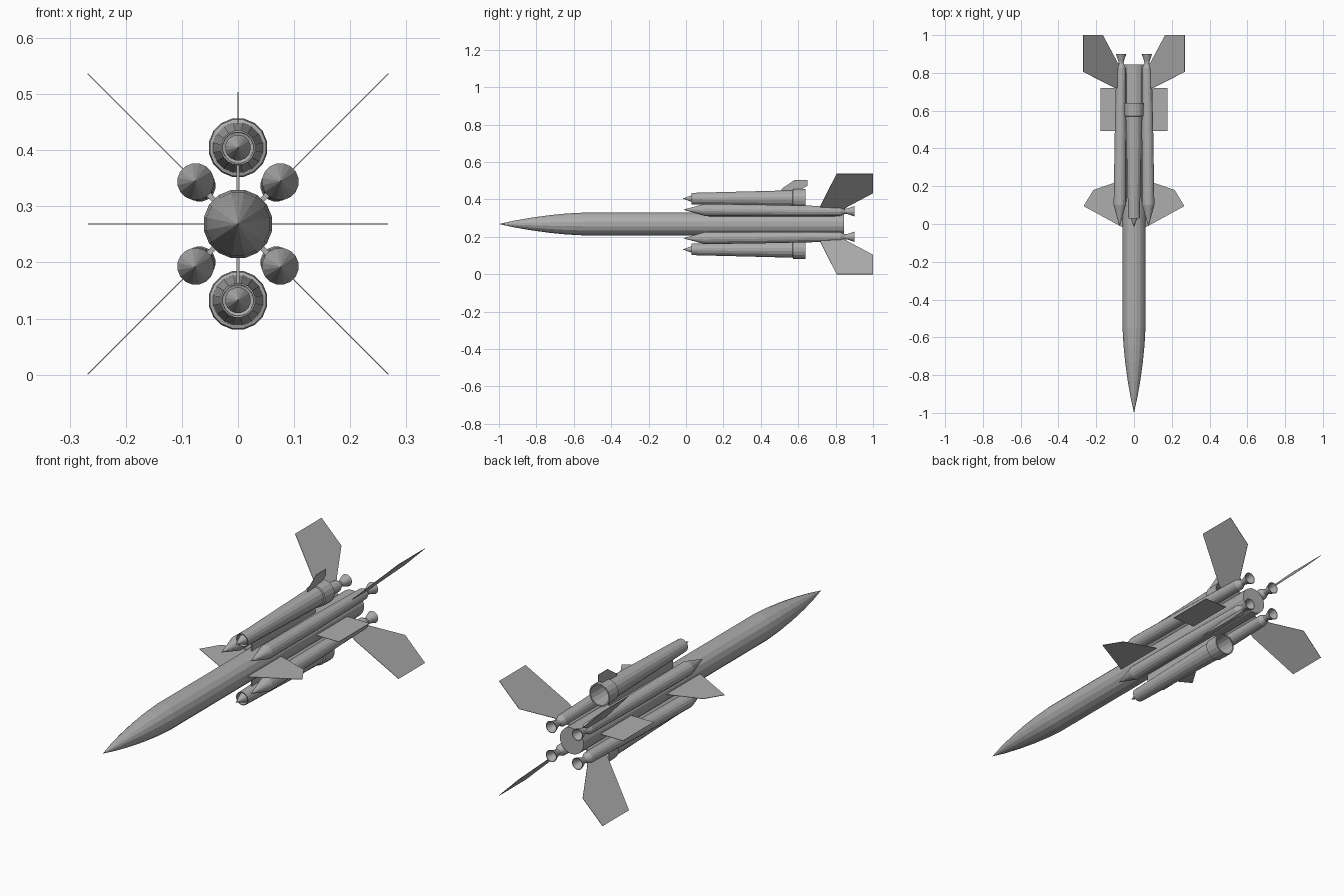
import bpy, bmesh, math
from mathutils import Vector, Matrix

if "Cube" in bpy.data.objects:
    bpy.data.objects.remove(bpy.data.objects["Cube"])

C = 0.2685  # height of the missile axis

grey = bpy.data.materials.new("light_grey")
grey.diffuse_color = (0.42, 0.42, 0.42, 1)
grey.use_nodes = True
grey.node_tree.nodes["Principled BSDF"].inputs["Base Color"].default_value = grey.diffuse_color


def finish(name, bm):
    bmesh.ops.recalc_face_normals(bm, faces=bm.faces)
    me = bpy.data.meshes.new(name)
    bm.to_mesh(me)
    bm.free()
    me.materials.append(grey)
    ob = bpy.data.objects.new(name, me)
    bpy.context.collection.objects.link(ob)
    return ob


def lathe(name, profile, sides, offset=(0, 0), angle=0):
    """Spin (radius, y) points about a y axis. offset = distance from the main
    axis at y=0 and y=0.9, in the radial direction given by angle."""
    bm = bmesh.new()
    rings = []
    for r, y in profile:
        d = offset[0] + (offset[1] - offset[0]) * y / 0.9
        cx, cz = d * math.cos(angle), C + d * math.sin(angle)
        n = sides if r > 0 else 1
        rings.append([bm.verts.new((cx + r * math.cos(2 * math.pi * (i + 0.5) / sides), y,
                                    cz + r * math.sin(2 * math.pi * (i + 0.5) / sides)))
                      for i in range(n)])
    for a, b in zip(rings, rings[1:]):
        for i in range(sides):
            j = (i + 1) % sides
            if len(a) == 1:
                bm.faces.new((a[0], b[i], b[j]))
            elif len(b) == 1:
                bm.faces.new((a[i], a[j], b[0]))
            else:
                bm.faces.new((a[i], a[j], b[j], b[i]))
    return finish(name, bm)


def plate(name, points, angle, thick=0.002):
    """Thin flat plate from (radial distance, y) points, turned about the axis."""
    bm = bmesh.new()
    face = bm.faces.new([bm.verts.new((u, y, -thick / 2)) for u, y in points])
    ext = bmesh.ops.extrude_face_region(bm, geom=[face])
    verts = [v for v in ext["geom"] if isinstance(v, bmesh.types.BMVert)]
    bmesh.ops.translate(bm, verts=verts, vec=(0, 0, thick))
    bmesh.ops.transform(bm, verts=bm.verts, matrix=Matrix.Translation((0, 0, C))
                        @ Matrix.Rotation(-angle, 4, 'Y'))
    return finish(name, bm)


# main body with ogive nose and flat tail
lathe("main_body", [(0, -1), (0.018, -0.92), (0.034, -0.83), (0.048, -0.73), (0.057, -0.64),
                    (0.062, -0.55), (0.062, 0.845), (0, 0.845)], 16)

# four rocket boosters with bell nozzles, tail fins and mounts, on the diagonals
for k in range(4):
    a = math.radians(45 + 90 * k)
    lathe(f"rocket_booster_{k + 1}",
          [(0, -0.015), (0.033, 0.1), (0.031, 0.46), (0.026, 0.825), (0.014, 0.85),
           (0.015, 0.862), (0.028, 0.9), (0.025, 0.9), (0.011, 0.862), (0, 0.858)],
          16, (0.108, 0.096), a)
    plate(f"booster_mount_{k + 1}", [(0.055, 0.12), (0.085, 0.12), (0.085, 0.8), (0.055, 0.8)],
          a, 0.01)
    s = math.sqrt(2)
    plate(f"tail_fin_{k + 1}",
          [(u * s, y) for u, y in [(0.075, 0.72), (0.1, 0.72), (0.268, 0.805),
                                   (0.268, 1.0), (0.165, 1.0), (0.085, 0.85), (0.075, 0.85)]], a)

# two ramjet engines with inlet spikes and pylons, above and below
for name, a in (("upper", math.pi / 2), ("lower", -math.pi / 2)):
    off = (0.136, 0.136)
    lathe(f"{name}_ramjet_shell",
          [(0, 0.14), (0.027, 0.13), (0.028, 0.03), (0.031, 0.03), (0.045, 0.57), (0.051, 0.572),
           (0.053, 0.64), (0.047, 0.64), (0.039, 0.45), (0, 0.44)], 16, off, a)
    lathe(f"{name}_inlet_spike", [(0, -0.018), (0.023, 0.045), (0.02, 0.135), (0, 0.135)],
          16, off, a)
    plate(f"{name}_pylon", [(0.055, 0.1), (0.105, 0.1), (0.095, 0.57), (0.055, 0.57)], a, 0.006)

# small fin on top of the upper ramjet
plate("upper_ramjet_fin", [(0.175, 0.51), (0.187, 0.51), (0.235, 0.58), (0.235, 0.65),
                           (0.205, 0.65), (0.187, 0.62), (0.175, 0.62)], math.pi / 2)

# front wings and rectangular middle wings on both sides
for side, a in (("right", 0), ("left", math.pi)):
    plate(f"{side}_front_wing", [(0.05, -0.018), (0.066, -0.015), (0.267, 0.095),
                                 (0.215, 0.18), (0.1, 0.22), (0.05, 0.235)], a)
    plate(f"{side}_middle_wing", [(0.05, 0.492), (0.178, 0.492), (0.178, 0.72), (0.05, 0.72)], a)
